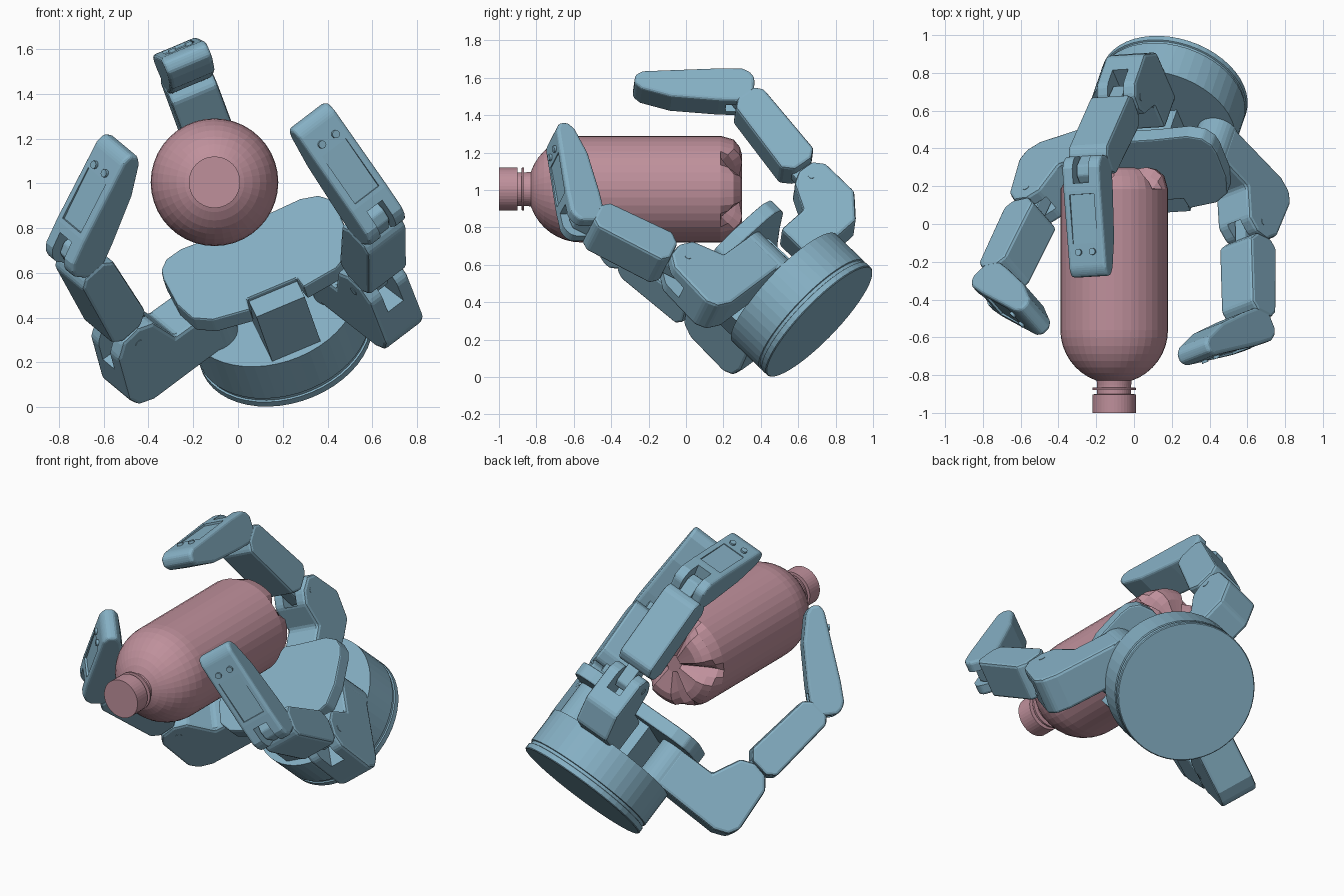
import bpy, bmesh, math
from mathutils import Matrix, Vector

if "Cube" in bpy.data.objects:
    bpy.data.objects.remove(bpy.data.objects["Cube"])


def material(name, col):
    m = bpy.data.materials.new(name)
    m.diffuse_color = (*col, 1)
    m.use_nodes = True
    m.node_tree.nodes["Principled BSDF"].inputs["Base Color"].default_value = m.diffuse_color
    return m


BLUE = material("blue_metal", (0.24, 0.44, 0.56))
PINK = material("pink_plastic", (0.52, 0.28, 0.33))


def make(name, bm, matrix, mat, bevel=0, segs=2):
    bmesh.ops.recalc_face_normals(bm, faces=bm.faces)
    me = bpy.data.meshes.new(name)
    bm.to_mesh(me)
    bm.free()
    ob = bpy.data.objects.new(name, me)
    bpy.context.collection.objects.link(ob)
    ob.matrix_world = matrix
    me.materials.append(mat)
    if bevel:
        b = ob.modifiers.new("bevel", 'BEVEL')
        b.width, b.segments = bevel, segs
        b.limit_method = 'ANGLE'
        b.angle_limit = math.radians(25)
    return ob


def prism(name, pts, width, matrix, bevel=0.0, segs=2):
    """Profile in local x/z, extruded symmetrically along local y."""
    bm = bmesh.new()
    sides = [[bm.verts.new((x, s * width / 2, z)) for x, z in pts] for s in (-1, 1)]
    n = len(pts)
    bm.faces.new(sides[0])
    bm.faces.new(sides[1][::-1])
    for i in range(n):
        j = (i + 1) % n
        bm.faces.new((sides[0][i], sides[1][i], sides[1][j], sides[0][j]))
    return make(name, bm, matrix, BLUE, bevel, segs)


def rect(x0, x1, z0, z1):
    return [(x0, z0), (x1, z0), (x1, z1), (x0, z1)]


def cut(ob, name, pts, width, matrix):
    c = prism(name, pts, width, matrix)
    c.hide_render = True
    c.display_type = 'WIRE'
    c.hide_set(True)
    m = ob.modifiers.new("cut", 'BOOLEAN')
    m.operation, m.object, m.solver = 'DIFFERENCE', c, 'EXACT'


def lathe(name, prof, n, matrix, mat, shape=None):
    """Revolve (radius, height) around local z; shape may move single points."""
    bm = bmesh.new()
    rings = []
    for k, (r, h) in enumerate(prof):
        ring = []
        for i in range(n):
            rr, hh = shape(k, i, r, h) if shape else (r, h)
            a = 2 * math.pi * i / n
            ring.append(bm.verts.new((rr * math.cos(a), rr * math.sin(a), hh)))
        rings.append(ring)
    for p, q in zip(rings, rings[1:]):
        for i in range(n):
            j = (i + 1) % n
            bm.faces.new((p[i], p[j], q[j], q[i]))
    bm.faces.new(rings[0])
    bm.faces.new(rings[-1])
    return make(name, bm, matrix, mat)


T = Matrix.Translation

# Bottle: local z runs from the base (+y) toward the cap (-y)
VALLEY = {0: (0.05, 0.04), 1: (0.16, 0.085), 2: (0.2, 0.10), 3: (0.25, 0.112)}


def petals(k, i, r, h):
    w = {0: 1.0, 1: 0.45, 7: 0.45}.get(i % 8, 0)
    if k in VALLEY and w:
        r2, h2 = VALLEY[k]
        return r + (r2 - r) * w, h + (h2 - h) * w
    return r, h


profile = [(0.05, 0.02), (0.18, 0.0), (0.225, 0.012), (0.265, 0.045), (0.285, 0.115), (0.285, 0.86)]
for k in range(1, 9):
    a = math.radians(k * 71 / 8)
    profile.append((0.285 * math.cos(a), 0.86 + 0.285 * math.sin(a)))
profile += [(0.09, 1.155), (0.09, 1.165), (0.115, 1.167), (0.115, 1.178), (0.09, 1.18),
            (0.09, 1.2), (0.115, 1.202), (0.115, 1.3)]
bottle_m = Matrix(((-1, 0, 0, -0.105), (0, 0, -1, 0.30), (0, -1, 0, 1.005), (0, 0, 0, 1)))
lathe("bottle", profile, 40, bottle_m, PINK, petals)

# Palm frame: x = across, y = toward the thumb finger, z = out of the palm
a = Vector((-0.24, -0.70, 0.673)).normalized()
v = Vector((0.92, 0.056, 0.386))
v = (v - a * v.dot(a)).normalized()
u = a.cross(v)
PALM = T((0.15, 0.525, 0.477)) @ Matrix((v, u, a)).transposed().to_4x4()

# Round wrist base with a groove
lathe("wrist_base", [(0.395, -0.27), (0.4, -0.265), (0.4, -0.235), (0.392, -0.232), (0.392, -0.215),
                     (0.4, -0.212), (0.4, 0)], 48, PALM, BLUE)

# Palm column and plate
prism("palm_column", rect(-0.117, 0.117, 0.0, 0.295), 0.46, PALM @ T((0, -0.13, 0)))
half = [(0.12, -0.26), (0.13, -0.33), (0.3, -0.30), (0.38, -0.24), (0.415, -0.12), (0.42, 0.06),
        (0.41, 0.12), (0.37, 0.17), (0.29, 0.195), (0.1, 0.185)]
outline = [(x, -y) for x, y in half] + [(-x, -y) for x, y in reversed(half)]
prism("palm_plate", outline, 0.085, PALM @ T((0, 0.01, 0.277)) @ Matrix.Rotation(math.pi / 2, 4, 'X'), 0.01)


def link_frame(F, p, q):
    d = Vector(q) - Vector(p)
    rot = Matrix.Rotation(-math.atan2(d.y, d.x), 4, 'Y')
    return F @ T((p[0], 0, p[1])) @ rot, d.length


def finger(tag, hub, angle, base, j1, j2, tip, hub_r):
    F = PALM @ T((hub[0], hub[1], 0)) @ Matrix.Rotation(math.radians(angle), 4, 'Z')
    # Base link with a fork slot
    ob = prism(tag + "_base_link", base, 0.225, F, 0.018)
    cut(ob, tag + "_fork_cutter", rect(j1[0] - 0.10, j1[0] + 0.3, j1[1] - 0.11, j1[1] + 0.3), 0.09, F)
    if hub_r:
        lathe(tag + "_hub", [(hub_r, 0.0), (hub_r, 0.24)], 32, F, BLUE)
    # Pivot pins
    side = Matrix.Rotation(math.pi / 2, 4, 'X')
    for i, (p, w) in enumerate(((j1, 0.115), (j2, 0.105))):
        lathe(f"{tag}_pin_{i + 1}", [(0.02, -w), (0.02, w)], 16, F @ T((p[0], 0, p[1])) @ side, BLUE)
    # Middle link: chunky body with a narrow tang through both joints
    P, L = link_frame(F, j1, j2)
    prism(tag + "_middle_link", [(0.08, -0.06), (0.12, -0.105), (L - 0.10, -0.095), (L - 0.06, -0.06),
                                 (L - 0.06, 0.05), (L - 0.10, 0.095), (0.13, 0.105), (0.08, 0.05)],
          0.225, P, 0.016)
    prism(tag + "_middle_tang", [(-0.06, -0.03), (-0.03, -0.06), (L + 0.02, -0.06), (L + 0.055, -0.02),
                                 (L + 0.055, 0.03), (L + 0.02, 0.06), (-0.03, 0.06), (-0.06, 0.03)],
          0.08, P, 0.008)
    # Fingertip link: slotted heel, sunken back panel, two screws
    D, L = link_frame(F, j2, tip)
    ob = prism(tag + "_tip_link", [(-0.085, -0.05), (-0.06, -0.08), (-0.02, -0.097), (0.1, -0.093),
                                   (L - 0.04, -0.055), (L, -0.03), (L, 0.02), (L - 0.04, 0.05),
                                   (L - 0.2, 0.088), (0.1, 0.097), (-0.02, 0.095), (-0.065, 0.07),
                                   (-0.085, 0.04)], 0.215, D, 0.025, 3)
    cut(ob, tag + "_heel_cutter", rect(-0.2, 0.06, -0.2, 0.2), 0.09, D)
    cut(ob, tag + "_panel_cutter", [(0.12, -0.3), (0.38, -0.3), (0.38, -0.062), (0.12, -0.079)], 0.14, D)
    for s in (-1, 1):
        lathe(f"{tag}_screw_{'a' if s < 0 else 'b'}", [(0.018, -0.077), (0.018, -0.05)], 12,
              D @ T((L - 0.13, s * 0.04, 0)), BLUE)


side_base = [(0.0, 0.0), (0.42, -0.01), (0.5, 0.02), (0.535, 0.08), (0.52, 0.34), (0.47, 0.41),
             (0.38, 0.43), (0.3, 0.40), (0.22, 0.24), (0.0, 0.24)]
top_base = [(0.03, -0.02), (0.36, -0.02), (0.475, 0.11), (0.475, 0.33), (0.43, 0.385), (0.34, 0.395),
            (0.27, 0.36), (0.2, 0.22), (0.03, 0.22)]
finger("right_finger", (0.29, -0.085), -70, side_base, (0.40, 0.345), (0.63, 0.90), (0.32, 1.36), 0.113)
finger("left_finger", (-0.30, -0.05), -162, side_base, (0.40, 0.345), (0.49, 0.96), (0.11, 1.345), 0.113)
finger("top_finger", (0.025, 0.15), 90, top_base, (0.37, 0.33), (0.455, 0.975), (0.07, 1.375), 0)
